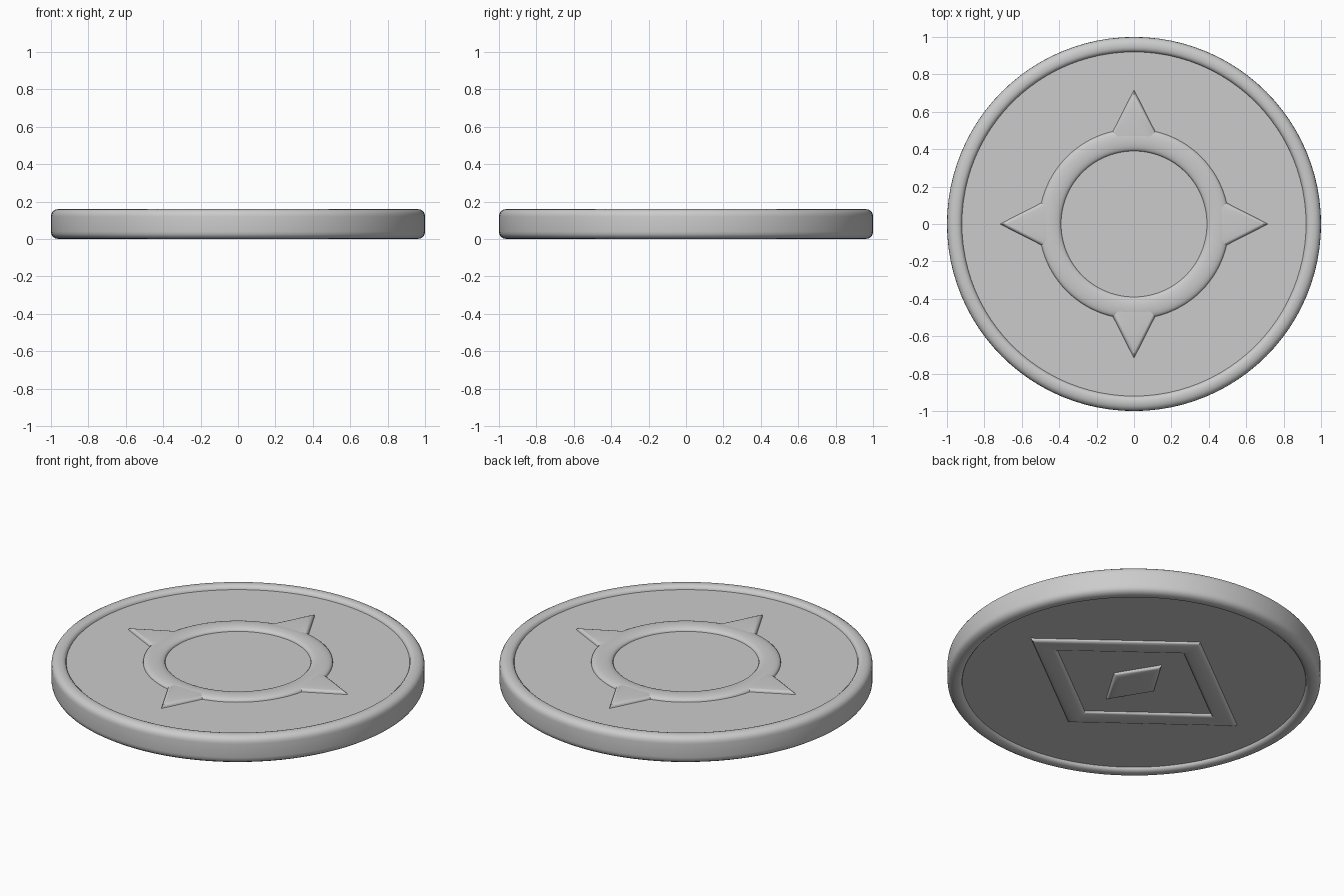
import bpy, bmesh
from math import sin, cos, pi, radians

if "Cube" in bpy.data.objects:
    bpy.data.objects.remove(bpy.data.objects["Cube"])

SEG = 96
TOP, BOTTOM, RELIEF = 0.138, 0.022, 0.022   # field levels and relief height


def circle(r):
    return [(r * cos(2 * pi * i / SEG), r * sin(2 * pi * i / SEG)) for i in range(SEG)]


def rhombus(a, b):
    return [(a, 0), (0, b), (-a, 0), (0, -b)]


def stack(name, outline, levels, centre=(0, 0), cap=True, turn=0.0):
    """Bridge copies of an outline scaled about a centre; levels = (scale, z)."""
    bm = bmesh.new()
    rows = []
    for s, z in levels:
        row = []
        for x, y in outline:
            px, py = centre[0] + (x - centre[0]) * s, centre[1] + (y - centre[1]) * s
            row.append(bm.verts.new((px * cos(turn) - py * sin(turn),
                                     px * sin(turn) + py * cos(turn), z)))
        rows.append(row)
    n = len(outline)
    for lo, hi in zip(rows, rows[1:]):
        for i in range(n):
            bm.faces.new((lo[i], lo[(i + 1) % n], hi[(i + 1) % n], hi[i]))
    if cap:
        bm.faces.new(rows[0][::-1])
        bm.faces.new(rows[-1])
    bmesh.ops.recalc_face_normals(bm, faces=bm.faces)
    if not cap and levels[len(levels) // 2][1] < 0.08:
        # open bands on the underside must face down
        if sum(f.normal.z * f.calc_area() for f in bm.faces) > 0:
            bmesh.ops.reverse_faces(bm, faces=bm.faces)
    elif not cap and sum(f.normal.z * f.calc_area() for f in bm.faces) < 0:
        bmesh.ops.reverse_faces(bm, faces=bm.faces)
    mesh = bpy.data.meshes.new(name)
    bm.to_mesh(mesh)
    bm.free()
    ob = bpy.data.objects.new(name, mesh)
    bpy.context.collection.objects.link(ob)
    bpy.ops.object.select_all(action='DESELECT')
    ob.select_set(True)
    bpy.context.view_layer.objects.active = ob
    bpy.ops.object.shade_smooth_by_angle(angle=radians(35))
    return ob


def swell(width, inradius, base, h, full):
    """Rounded profile going inward from the outline: a full ridge or one edge."""
    steps, end = (12, pi) if full else (6, pi / 2)
    out = []
    for i in range(steps + 1):
        a = end * i / steps
        t = width * (1 - cos(a)) / (2 if full else 1)
        out.append((1 - t / inradius, base + h * max(sin(a), 0) ** 0.8))
    return out


# coin body with rounded rim and recessed fields on both sides
half = [(0.92, 0.138), (0.923, 0.148), (0.932, 0.156), (0.945, 0.16), (0.96, 0.16),
        (0.976, 0.157), (0.99, 0.148), (0.998, 0.135), (1.0, 0.12)]
body = half + [(r, 0.16 - z) for r, z in reversed(half)]
stack("coin_body", circle(1.0), body)

# raised ring on the top
stack("top_ring", circle(0.508), swell(0.118, 0.508, TOP, RELIEF, True), cap=False)

# four pointed rays around the ring
inr = 0.0893
ray = [(0.717, 0), (0.43, 0.146), (0.43, -0.146)]
for k in range(4):
    stack("top_ray_%d" % (k + 1), ray, swell(0.055, inr, TOP, RELIEF - 0.001, False),
          centre=(0.43 + inr, 0), turn=k * pi / 2)

# rhombus frame and small centre rhombus on the underside
stack("underside_frame", rhombus(0.72, 0.55), swell(0.11, 0.437, BOTTOM, -RELIEF, True), cap=False)
stack("underside_lozenge", rhombus(0.14, 0.23), swell(0.045, 0.12, BOTTOM, -RELIEF, False))
